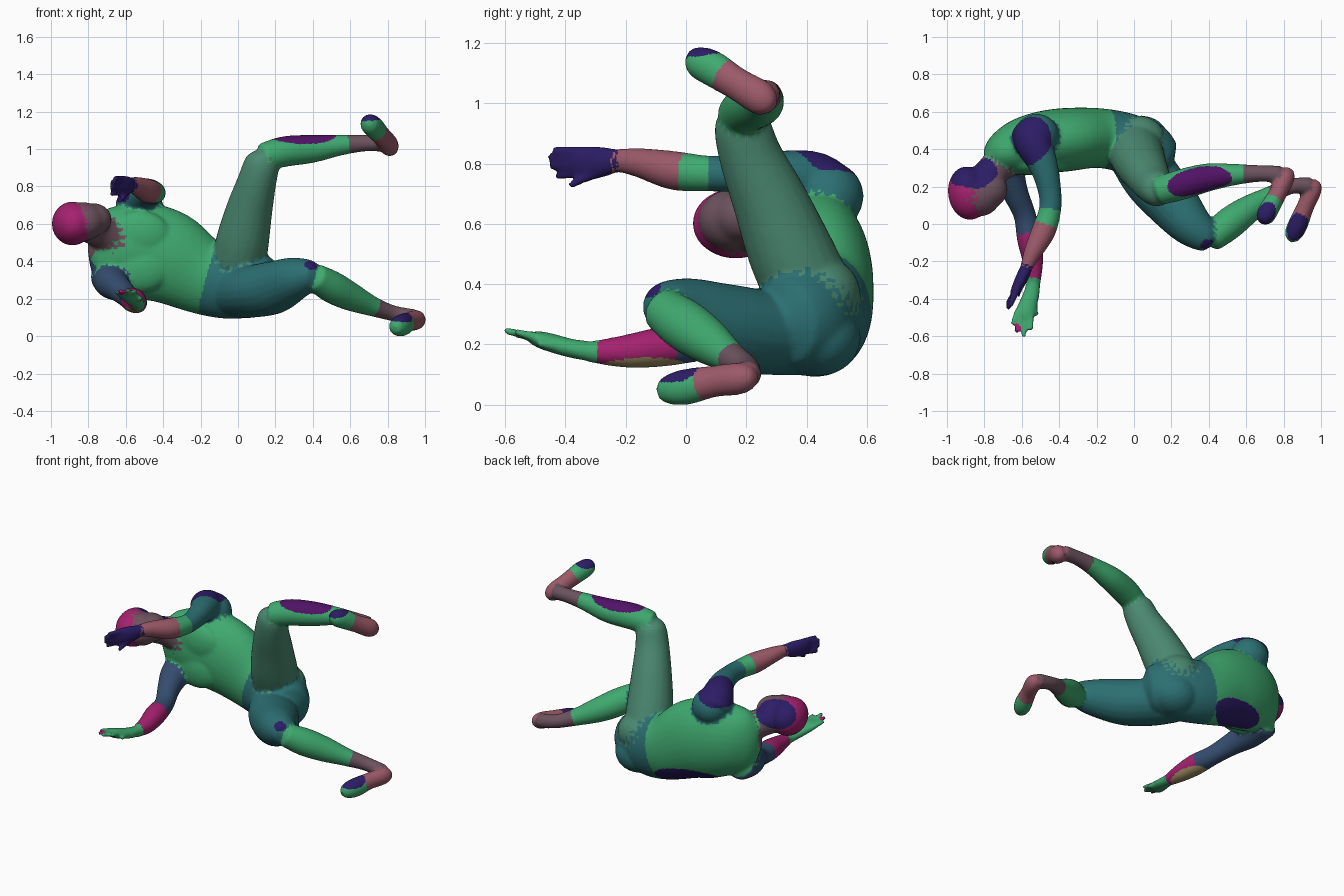
import bpy, bmesh, math
from mathutils import Vector, Matrix, kdtree

COLORS = {
    "green": (.05, .40, .16), "teal": (.025, .16, .17), "sage": (.07, .25, .165),
    "indigo": (.025, .012, .13), "blue": (.035, .075, .16), "mauve": (.15, .085, .11),
    "rose": (.33, .10, .14), "magenta": (.38, .015, .16), "tan": (.36, .27, .13),
    "purple": (.08, .006, .13),
}
NAMES = list(COLORS)
bm = bmesh.new()
samples = []            # (position, colour name) used to tint the finished skin


def spline(a, b, c, d, t):
    return .5 * (2 * b + (c - a) * t + (2 * a - 5 * b + 4 * c - d) * t * t
                 + (3 * b - a - 3 * c + d) * t ** 3)


def limb(points, color, sides=20, steps=5):
    """Loft rounded rings through points (x, y, z, side radius[, up radius]);
    color is one name or a list of (fraction end, name)."""
    bands = [(1.01, color)] if isinstance(color, str) else color
    pts = [tuple(p) + ((p[3],) if len(p) == 4 else ()) for p in points]
    n = len(pts)
    rows = []
    for i in range(n - 1):
        q = [pts[max(i - 1, 0)], pts[i], pts[i + 1], pts[min(i + 2, n - 1)]]
        for s in range(steps):
            rows.append([spline(*(k[j] for k in q), s / steps) for j in range(5)])
    rows.append(list(pts[-1]))
    centers = [Vector(r[:3]) for r in rows]
    rings = []
    for i, r in enumerate(rows):
        t = (centers[min(i + 1, len(rows) - 1)] - centers[max(i - 1, 0)]).normalized()
        side = t.cross(Vector((0, 0, 1))).normalized()
        up = side.cross(t)
        name = next(c for f, c in bands if i / (len(rows) - 1) <= f)
        ring = []
        for k in range(sides):
            a = 2 * math.pi * k / sides
            v = bm.verts.new(centers[i] + side * r[3] * math.cos(a) + up * r[4] * math.sin(a))
            samples.append((v.co.copy(), name))
            ring.append(v)
        rings.append(ring)
    for a, b in zip(rings, rings[1:]):
        for k in range(sides):
            bm.faces.new((a[k], a[(k + 1) % sides], b[(k + 1) % sides], b[k]))
    for ring, i, j in ((rings[0], 0, 1), (rings[-1], -1, -2)):
        out = (centers[i] - centers[j]).normalized()
        pole = bm.verts.new(centers[i] + out * .5 * min(rows[i][3:]))
        for k in range(sides):
            bm.faces.new((ring[k], ring[(k + 1) % sides], pole))


def ball(center, size, color, turn=0):
    m = Matrix.Translation(center) @ Matrix.Rotation(turn, 4, 'Z') @ Matrix.Diagonal((*size, 1))
    made = bmesh.ops.create_icosphere(bm, subdivisions=3, radius=1, matrix=m)
    samples.extend((v.co.copy(), color) for v in made["verts"])


# Torso lying on its side, from shoulders to hips
limb([(-.775, .345, .46, .06, .14), (-.72, .37, .465, .11, .20), (-.62, .405, .475, .15, .235),
      (-.5, .435, .465, .165, .255), (-.37, .45, .425, .17, .25), (-.2, .46, .335, .16, .208),
      (-.05, .435, .30, .16, .20), (.08, .38, .29, .16, .18), (.16, .33, .28, .12, .14)],
     [(.66, "green"), (1.01, "teal")], sides=32)
for z in (.55, .37):                                    # chest muscles
    ball((-.53, .325, z), (.17, .065, .13), "green")
ball((-.52, .475, .70), (.12, .115, .115), "teal")      # raised shoulder
ball((.02, .45, .37), (.15, .13, .13), "sage")          # seat
ball((.04, .44, .23), (.15, .14, .128), "teal")

# Neck and head
limb([(-.66, .37, .52, .11), (-.74, .30, .57, .09), (-.82, .22, .60, .085)], "mauve")
ball((-.885, .165, .61), (.11, .145, .118), "magenta", .15)
ball((-.83, .155, .62), (.12, .115, .105), "mauve", -.3)
ball((-.775, .185, .632), (.10, .10, .088), "mauve", -.3)

# Raised leg: thigh, shin, foot
limb([(0, .41, .38, .145), (.025, .345, .52, .142), (.06, .28, .68, .125), (.10, .215, .83, .105),
      (.13, .185, .94, .092), (.14, .18, .985, .06)], "sage")
limb([(.135, .175, .965, .075), (.25, .21, .995, .082), (.4, .25, 1.01, .075),
      (.55, .265, 1.03, .056), (.68, .27, 1.04, .045), (.78, .265, 1.04, .047)],
     [(.65, "green"), (1.01, "mauve")])
limb([(.815, .29, 1.01, .035), (.81, .25, 1.025, .05, .058), (.77, .165, 1.075, .048, .055),
      (.725, .085, 1.125, .053, .06), (.70, .035, 1.145, .05, .052), (.69, .01, 1.15, .033, .035)],
     [(.5, "rose"), (1.01, "green")])

# Lowered leg: thigh, shin, foot
limb([(.0, .38, .25, .145), (.09, .25, .25, .155, .142), (.19, .13, .268, .145, .142),
      (.29, .01, .31, .12), (.37, -.06, .33, .092), (.41, -.09, .33, .066)], "teal")
limb([(.41, -.08, .325, .073), (.5, -.005, .272, .086), (.6, .07, .22, .077), (.72, .145, .167, .054),
      (.83, .20, .13, .043), (.94, .205, .107, .046)], [(.6, "green"), (1.01, "mauve")])
limb([(.965, .225, .10, .035), (.955, .18, .095, .048, .053), (.915, .09, .085, .047, .053),
      (.88, .005, .068, .053, .060), (.855, -.05, .06, .05, .052), (.845, -.085, .06, .033, .036)],
     [(.5, "rose"), (1.01, "green")])

# Upper arm pair: shoulder to wrist to palm
limb([(-.55, .49, .69, .11), (-.53, .42, .75, .10), (-.48, .30, .775, .076), (-.45, .17, .775, .062),
      (-.45, .07, .775, .06), (-.485, -.04, .785, .065), (-.54, -.15, .81, .05),
      (-.575, -.23, .82, .033, .038)], [(.55, "teal"), (.68, "green"), (1.01, "rose")])
limb([(-.57, -.22, .82, .032, .036), (-.60, -.29, .812, .034, .054),
      (-.635, -.36, .812, .026, .054), (-.645, -.38, .812, .018, .04)], "indigo")
for (x, y, z), tip in (((-.625, -.35, .85), (-.66, -.44, .855)), ((-.63, -.36, .828), (-.675, -.455, .832)),
                       ((-.63, -.36, .803), (-.68, -.45, .80)), ((-.63, -.35, .778), (-.68, -.43, .765)),
                       ((-.59, -.28, .785), (-.62, -.385, .735))):
    limb([(x, y, z, .018), (*tip, .013)], "indigo", 10)

# Lower arm: shoulder to wrist to palm
limb([(-.69, .41, .33, .10), (-.675, .29, .295, .09), (-.635, .17, .26, .07), (-.585, .05, .215, .06),
      (-.56, -.08, .2, .066), (-.54, -.2, .185, .055), (-.535, -.32, .183, .035)],
     [(.6, "blue"), (.95, "magenta"), (1.01, "green")])
limb([(-.535, -.3, .183, .036, .034), (-.55, -.38, .195, .045, .032), (-.58, -.47, .22, .052, .03),
      (-.585, -.51, .23, .04, .022)], "green")
for (x, y, z), tip in (((-.62, -.46, .225), (-.65, -.535, .245)), ((-.6, -.48, .225), (-.63, -.58, .25)),
                       ((-.58, -.48, .225), (-.59, -.605, .255)), ((-.55, -.47, .225), (-.55, -.565, .25)),
                       ((-.54, -.39, .195), (-.52, -.49, .21))):
    limb([(x, y, z, .018), (*tip, .013)], "green", 10)

# Fuse the parts into one smooth skin
bmesh.ops.recalc_face_normals(bm, faces=bm.faces)
mesh = bpy.data.meshes.new("body")
bm.to_mesh(mesh)
bm.free()
body = bpy.data.objects.new("body", mesh)
bpy.context.collection.objects.link(body)
bpy.context.view_layer.objects.active = body
body.select_set(True)
fuse = body.modifiers.new("fuse", 'REMESH')
fuse.mode, fuse.voxel_size = 'VOXEL', .01
soft = body.modifiers.new("soften", 'SMOOTH')
soft.factor, soft.iterations = .5, 8
for name in ("fuse", "soften"):
    bpy.ops.object.modifier_apply(modifier=name)
mesh = body.data

# Tint: nearest part colour, then accent patches (centre, radii, colour)
PATCHES = [
    ((.34, .21, 1.09), (.19, .14, .058), "purple"), ((-.56, .45, .80), (.12, .14, .11), "indigo"),
    ((-.40, .54, .20), (.24, .12, .09), "indigo"), ((-.86, .27, .66), (.13, .11, .09), "indigo"),
    ((-.55, -.14, .13), (.1, .15, .04), "tan"), ((.70, .05, 1.20), (.08, .09, .05), "indigo"),
    ((.87, -.03, .12), (.08, .09, .045), "indigo"), ((.40, -.13, .40), (.05, .05, .04), "indigo"),
    ((-.91, .06, .55), (.10, .10, .20), "magenta"), ((-.63, -.58, .25), (.03, .05, .04), "magenta"),
]
tree = kdtree.KDTree(len(samples))
for i, (co, _) in enumerate(samples):
    tree.insert(co, i)
tree.balance()
mesh.materials.clear()
for name in NAMES:
    mat = bpy.data.materials.new(name)
    mat.diffuse_color = (*COLORS[name], 1)
    mesh.materials.append(mat)
for f in mesh.polygons:
    p = f.center
    color = samples[tree.find(p)[1]][1]
    for c, r, name in PATCHES:
        if sum(((p[k] - c[k]) / r[k]) ** 2 for k in range(3)) < 1:
            color = name
    f.material_index = NAMES.index(color)
    f.use_smooth = True

# Rest on the ground
body.location.z = -min(v.co.z for v in mesh.vertices)
